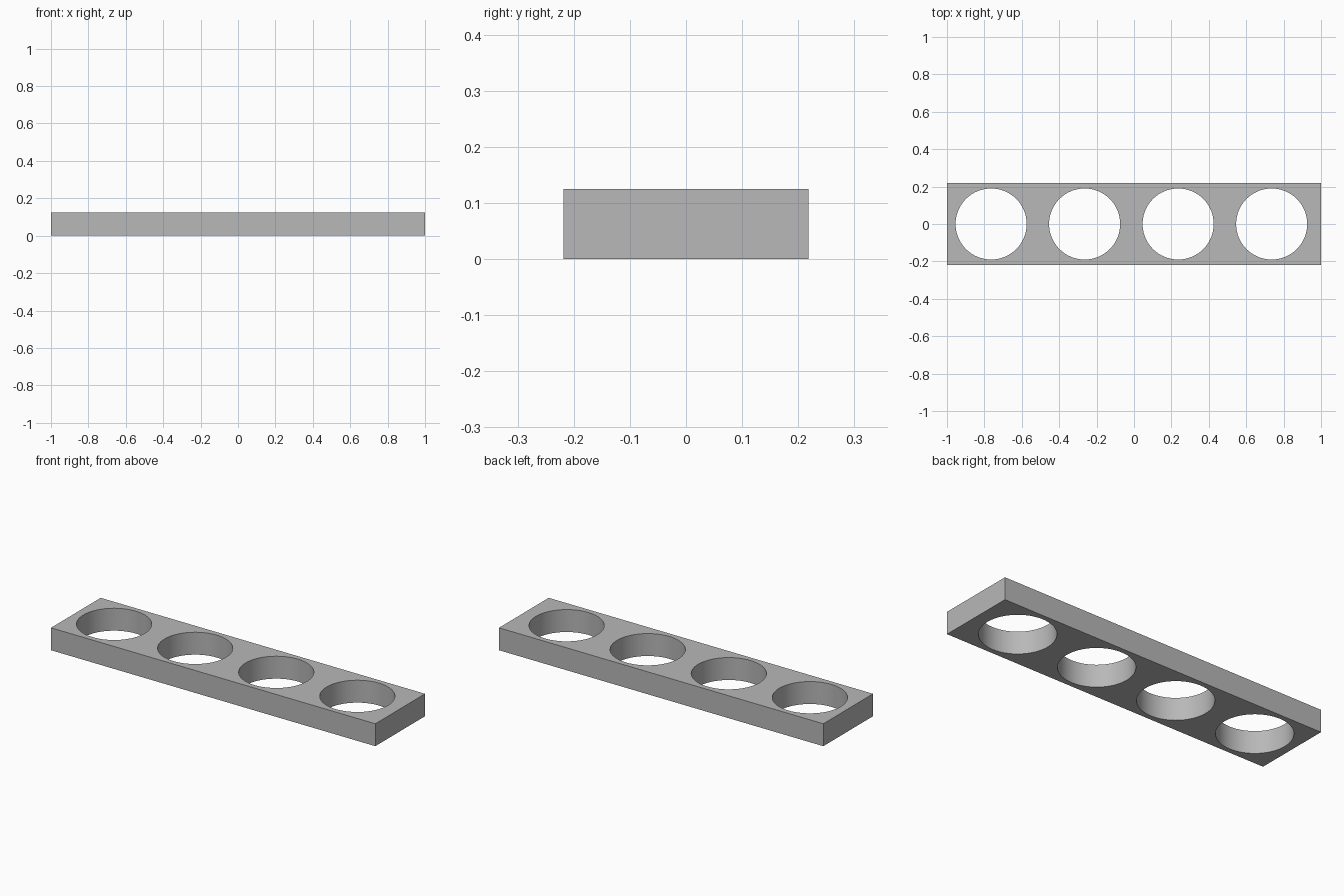
import bpy
import bmesh
from mathutils import Matrix

LENGTH, DEPTH, HEIGHT = 2.0, 0.4375, 0.125
HOLE_RADIUS, HOLE_PITCH, FIRST_HOLE_X = 0.19, 0.5, -0.764

cube = bpy.data.objects.get("Cube")
if cube:
    bpy.data.objects.remove(cube, do_unlink=True)

grey = bpy.data.materials.new("plain grey")
grey.use_nodes = True
colour = (0.48, 0.48, 0.48, 1)
grey.diffuse_color = colour
grey.node_tree.nodes["Principled BSDF"].inputs["Base Color"].default_value = colour


def make_object(name, bm):
    mesh = bpy.data.meshes.new(name)
    bm.to_mesh(mesh)
    bm.free()
    mesh.materials.append(grey)
    obj = bpy.data.objects.new(name, mesh)
    bpy.context.collection.objects.link(obj)
    return obj


# Rectangular block
bm = bmesh.new()
bmesh.ops.create_cube(bm, size=1, matrix=Matrix.Translation((0, 0, HEIGHT / 2))
                      @ Matrix.Diagonal((LENGTH, DEPTH, HEIGHT, 1)))
block = make_object("holder_block", bm)

# Row of four round through-holes
bm = bmesh.new()
for i in range(4):
    bmesh.ops.create_cone(bm, cap_ends=True, segments=64, radius1=HOLE_RADIUS,
                          radius2=HOLE_RADIUS, depth=HEIGHT * 2,
                          matrix=Matrix.Translation((FIRST_HOLE_X + i * HOLE_PITCH, 0, HEIGHT / 2)))
cutter = make_object("hole_cutter", bm)
cutter.hide_render = True

# Cut the holes and remove the helper
cut = block.modifiers.new("holes", 'BOOLEAN')
cut.operation = 'DIFFERENCE'
cut.solver = 'EXACT'
cut.object = cutter
bpy.ops.object.select_all(action='DESELECT')
block.select_set(True)
bpy.context.view_layer.objects.active = block
bpy.ops.object.modifier_apply(modifier=cut.name)
bpy.data.objects.remove(cutter, do_unlink=True)

# Smooth hole walls, crisp rims
bpy.ops.object.shade_smooth_by_angle()
